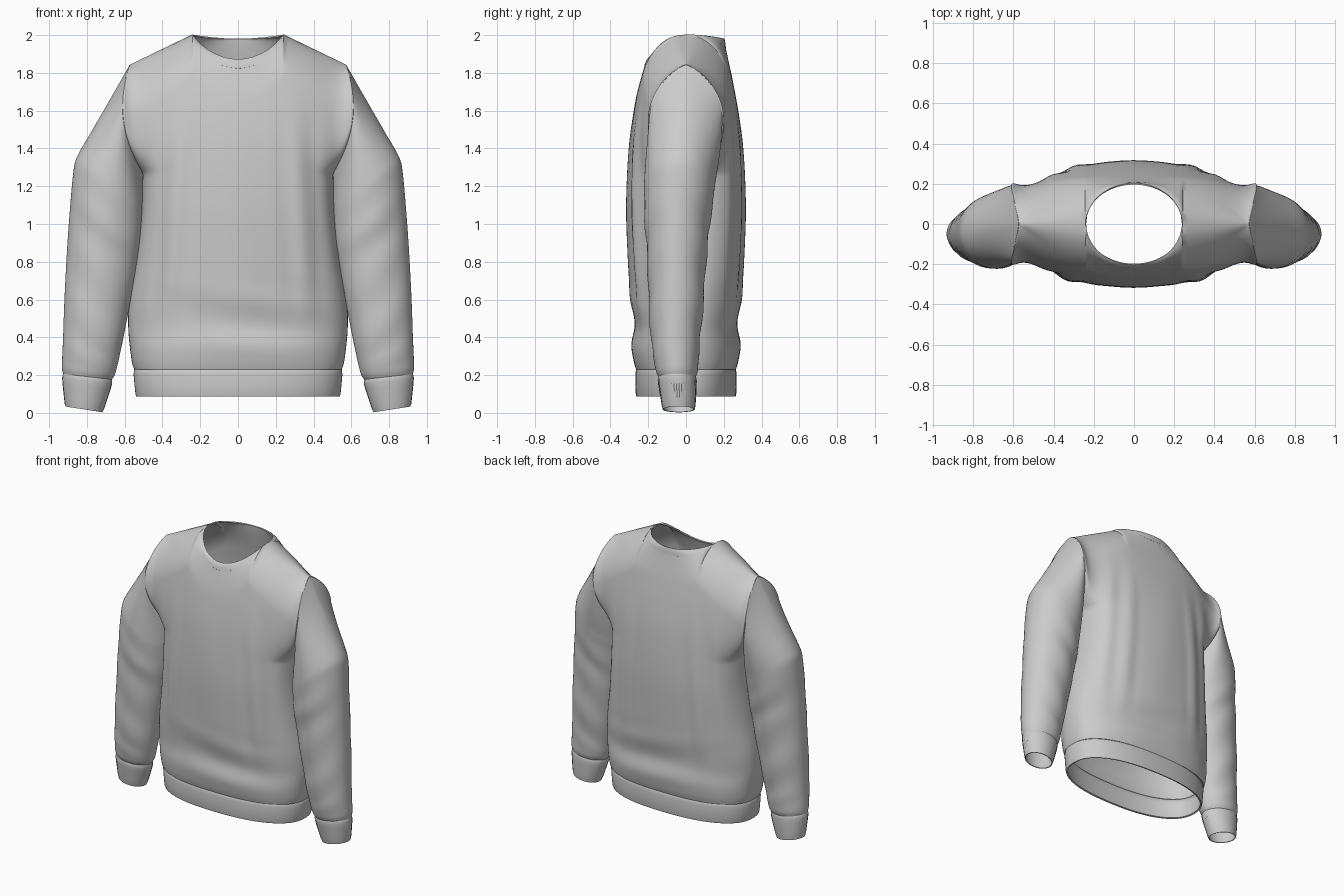
import bpy, bmesh, math
from math import sin, cos, pi, exp

if "Cube" in bpy.data.objects:
    bpy.data.objects.remove(bpy.data.objects["Cube"])

def curve(pts, t):
    """Smooth interpolation through rows (t, value, value, ...)."""
    t = min(max(t, pts[0][0]), pts[-1][0])
    i = 0
    while i < len(pts) - 2 and t > pts[i + 1][0]:
        i += 1
    p, q = pts[i], pts[i + 1]
    a, b = pts[max(i - 1, 0)], pts[min(i + 2, len(pts) - 1)]
    h = q[0] - p[0]
    s = (t - p[0]) / h
    out = []
    for k in range(1, len(p)):
        m0 = (q[k] - a[k]) / (q[0] - a[0]) * h
        m1 = (b[k] - p[k]) / (b[0] - p[0]) * h
        out.append((2*s**3 - 3*s*s + 1) * p[k] + (s**3 - 2*s*s + s) * m0
                   + (3*s*s - 2*s**3) * q[k] + (s**3 - s*s) * m1)
    return out

def make(name, grids, closed=False, thick=0.008, mirror=False):
    """Skin each grid of points (list of rows) into one welded shell."""
    bm = bmesh.new()
    for rows in grids:
        vs = [[bm.verts.new(p) for p in r] for r in rows]
        n = len(rows[0])
        for r0, r1 in zip(vs, vs[1:]):
            for j in range(n if closed else n - 1):
                k = (j + 1) % n
                bm.faces.new((r0[j], r0[k], r1[k], r1[j]))
    bmesh.ops.remove_doubles(bm, verts=bm.verts, dist=0.0005)
    bmesh.ops.recalc_face_normals(bm, faces=bm.faces)
    me = bpy.data.meshes.new(name)
    bm.to_mesh(me)
    bm.free()
    ob = bpy.data.objects.new(name, me)
    bpy.context.collection.objects.link(ob)
    bpy.ops.object.select_all(action='DESELECT')
    bpy.context.view_layer.objects.active = ob
    ob.select_set(True)
    so = ob.modifiers.new("thickness", 'SOLIDIFY')
    so.thickness, so.offset = thick, 0
    if mirror:
        ob.modifiers.new("mirror", 'MIRROR').use_mirror_merge = False
    for m in list(ob.modifiers):
        bpy.ops.object.modifier_apply(modifier=m.name)
    bpy.ops.object.shade_smooth_by_angle(angle=math.radians(42))
    return ob

# Torso: half width and depth by height, plus the armhole loop
WIDTH = [(.23, .545), (.27, .558), (.45, .577), (.6, .572), (.8, .54), (1.05, .51), (1.27, .50)]
DEPTH = [(.23, .260), (.26, .270), (.35, .283), (.46, .270), (.6, .288), (.85, .303), (1.1, .310),
         (1.4, .297), (1.6, .272), (1.84, .228), (2.0, .198)]
NECK_X, NECK_Y, TIP_X, TIP_Z = .24, .2, .57, 1.84

def edge(z):
    """Half width and armhole depth of a panel's side edge."""
    if z <= 1.27:
        return curve(WIDTH, z)[0], 0
    c = min(1, (z - 1.555) / .285)
    s = max(0, 1 - c * c) ** .5
    return .535 + .035 * c + .07 * s * s, .19 * s ** 1.5

def top_edge(u, side):
    """Height and depth of the neckline or shoulder seam."""
    x = abs(u) * TIP_X
    if x >= NECK_X - 1e-6:
        return 2 - (2 - TIP_Z) * (x - NECK_X) / (TIP_X - NECK_X), 0
    s = (1 - (x / NECK_X) ** 2) ** .5
    return 2 - (.13 if side < 0 else .02) * s ** 1.7, NECK_Y * s

def torso_point(u, z, side, grow=0):
    zt, yt = top_edge(u, side)
    w, e = edge(z)
    au = abs(u)
    prof = max(0, 1 - au ** 2.5) ** .4
    out = max(0, (au * TIP_X - NECK_X) / (TIP_X - NECK_X))
    s = min(1, max(0, (zt - z) / (.22 + .08 * out)))
    f = max(0, 1 - (1 - s) ** 2) ** (.5 + .1 * out)
    inner_w = .55 + .02 * min(1, max(0, (z - 1.2) / .6))
    x = u * (inner_w + (w - inner_w) * au ** 4)
    y = yt + (curve(DEPTH, z)[0] * prof - yt) * f + e * (1 - prof) * au ** 9
    # hanging folds on the flanks and slanted folds above the hem
    mid = exp(-((abs(x) - .36) / .13) ** 2)
    hang = exp(-((z - 1.05) / .5) ** 4)
    y += .008 * mid * hang * sin(38 * abs(x) + 2.5 * z + side)
    y += .003 * hang * prof ** 3 * sin(17 * x + 1.5 * z)
    low = exp(-((z - .5) / .18) ** 4)
    y += .004 * low * prof ** 2 * sin(22 * z + 6 * x)
    return (x, side * (y + grow), z)

un = NECK_X / TIP_X
half = [un * sin(i / 14 * pi / 2) for i in range(15)]
half += [un + (1 - un) * sin(i / 20 * pi / 2) for i in range(1, 21)]
US = [-u for u in half[:0:-1]] + half

def panel(side, n=90):
    rows = []
    for i in range(n + 1):
        t = 1 - (1 - i / n) ** 1.3
        rows.append([torso_point(u, .23 + t * (top_edge(u, side)[0] - .23), side) for u in US])
    return rows

make("torso", [panel(-1), panel(1)])

# Neck rib: a slightly raised band following the neckline
def collar(side):
    us = [un * sin(i / 32 * pi - pi / 2) for i in range(33)]
    rows = []
    for d, g in ((.048, -.002), (.045, .002), (.025, .003), (.008, .002), (0, 0)):
        row = []
        for u in us:
            fade = (1 - (u / un) ** 2) ** .5 if abs(u) < un else 0
            row.append(torso_point(u, top_edge(u, side)[0] - d * fade, side, g * fade))
        rows.append(row)
    return rows

make("collar", [collar(-1), collar(1)], thick=.006)

# Hem band
def oval(a, b, z, n=96):
    out = []
    for i in range(n):
        t = 2 * pi * i / n
        c, s = cos(t), sin(t)
        out.append((a * math.copysign(abs(c) ** .85, c), b * math.copysign(abs(s) ** .85, s), z))
    return out

make("hem_band", [[oval(.535, .252, .236), oval(.544, .259, .226), oval(.547, .262, .205),
                   oval(.542, .262, .15), oval(.537, .260, .10), oval(.533, .257, .088)]],
     closed=True, thick=.012)

# Sleeves: t, outer x z, inner x z, front y, back y, armhole bulge, roundness
SLEEVE = [(0, .57, 1.84, .50, 1.27, -.19, .19, .07, 1.5),
          (1, .667, 1.67, .505, 1.22, -.20, .182, .04, 1.3),
          (2, .765, 1.50, .507, 1.16, -.21, .168, .015, 1.1),
          (2.9, .853, 1.345, .507, 1.085, -.218, .15, 0, 1),
          (3.2, .867, 1.28, .508, 1.05, -.218, .145, 0, 1),
          (4, .884, 1.10, .515, .93, -.214, .125, 0, 1),
          (5, .900, .88, .54, .77, -.202, .105, 0, 1),
          (6, .914, .62, .585, .53, -.192, .088, 0, 1),
          (7, .922, .40, .625, .33, -.178, .068, 0, 1),
          (8, .928, .24, .655, .205, -.155, .058, 0, 1),
          (8.3, .922, .205, .672, .178, -.142, .048, 0, 1)]

def ring(row, n=64, fold=0, t=0, rib=0):
    ox, oz, ix, iz, yf, yb, bulge, p = row
    out = []
    for i in range(n):
        a = 2 * pi * i / n
        c, s = cos(a), sin(a)
        k = 1 + fold * s * s * sin(5.2 * t + 2.2 * sin(a + 1.2)) + rib * (i % 2)
        x = (ox + ix) / 2 + (ox - ix) / 2 * c * k + bulge * s * s
        z = (oz + iz) / 2 + (oz - iz) / 2 * c
        y = (yf + yb) / 2 + (yb - yf) / 2 * k * math.copysign(abs(s) ** p, s)
        out.append((x, y, z))
    return out

rings = []
for i in range(84):
    t = 8.3 * i / 83
    fold = .025 * max(0, min(1, (t - 2.8) / 1.5)) * max(0, min(1, (8 - t) / .8))
    rings.append(ring(curve(SLEEVE, t), fold=fold, t=t))
make("sleeve", [rings], closed=True, mirror=True)

# Ribbed cuffs
CUFF = [(0, .920, .214, .675, .186, -.140, .046, 0, 1),
        (.1, .926, .196, .669, .168, -.146, .052, 0, 1),
        (.5, .920, .115, .692, .086, -.134, .050, 0, 1),
        (1, .911, .034, .720, .004, -.120, .044, 0, 1)]
make("cuff", [[ring(curve(CUFF, t), n=96, rib=.02 if .1 < t < .95 else 0)
               for t in (0, .04, .1, .16, .3, .5, .7, .9, .96, 1)]],
     closed=True, thick=.006, mirror=True)
